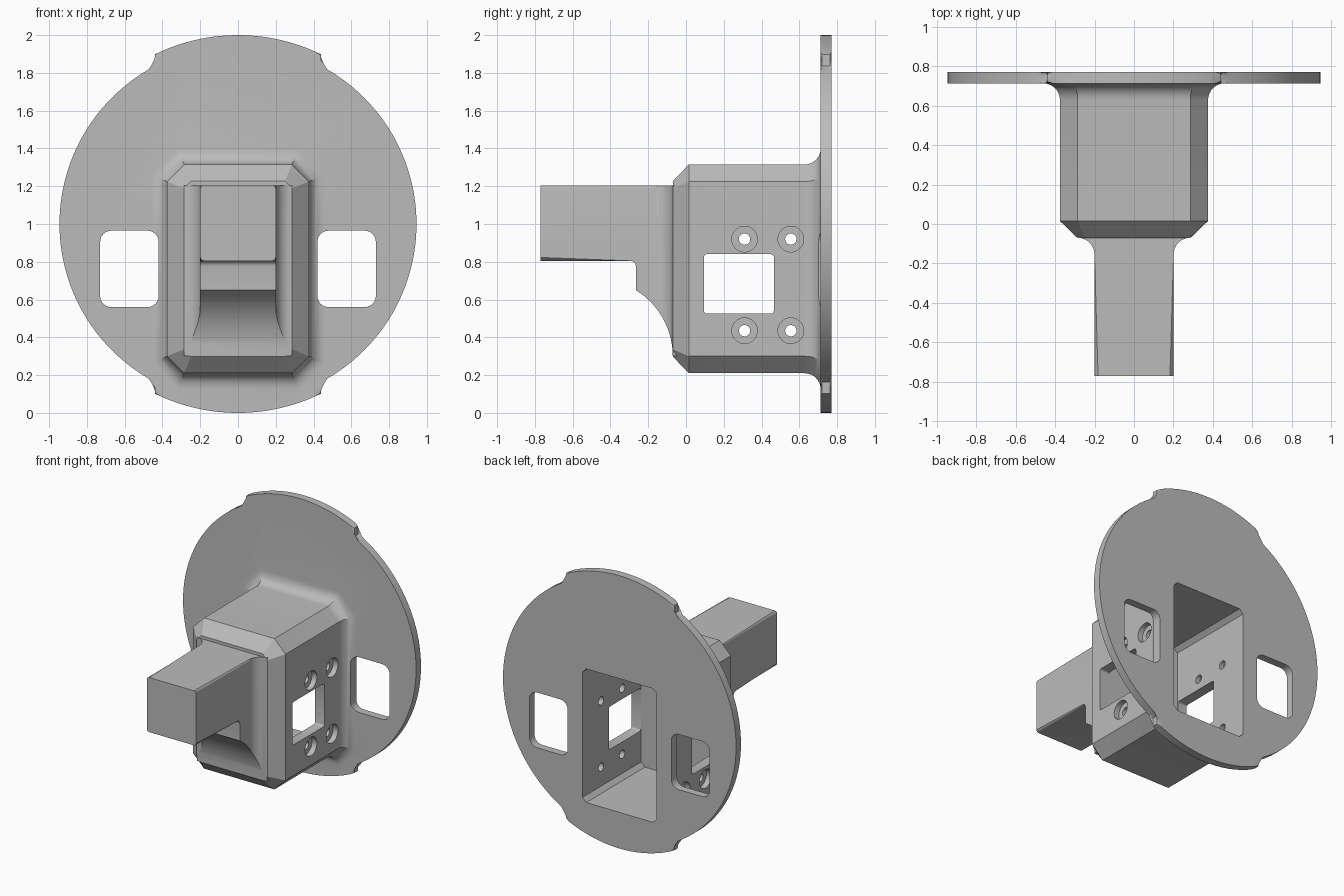
import bpy, bmesh
from math import sin, cos, pi, asin, sqrt, radians
from mathutils import Vector

if "Cube" in bpy.data.objects:
    bpy.data.objects.remove(bpy.data.objects["Cube"], do_unlink=True)

grey = bpy.data.materials.new("plain_grey")
grey.use_nodes = True
COLOUR = (0.5, 0.5, 0.5, 1)
grey.diffuse_color = COLOUR
grey.node_tree.nodes["Principled BSDF"].inputs["Base Color"].default_value = COLOUR


def make(name, bm):
    bmesh.ops.recalc_face_normals(bm, faces=bm.faces)
    mesh = bpy.data.meshes.new(name)
    bm.to_mesh(mesh)
    bm.free()
    mesh.materials.append(grey)
    ob = bpy.data.objects.new(name, mesh)
    bpy.context.collection.objects.link(ob)
    return ob


def loft(rings):
    """Skin a stack of equal-length point rings and cap both ends."""
    bm = bmesh.new()
    rows = [[bm.verts.new(p) for p in ring] for ring in rings]
    n = len(rows[0])
    for a, b in zip(rows, rows[1:]):
        for i in range(n):
            bm.faces.new((a[i], a[(i + 1) % n], b[(i + 1) % n], b[i]))
    bm.faces.new(rows[0])
    bm.faces.new(rows[-1])
    return bm


def prism(points, axis, lo, hi):
    """Extrude a 2D profile along an axis; the other axes keep their order."""
    def place(p, h):
        q = list(p)
        q.insert(axis, h)
        return Vector(q)
    return loft([[place(p, h) for p in points] for h in (lo, hi)])


def rounded_rect(x0, x1, z0, z1, r, steps=6):
    pts = []
    for k, (cx, cz) in enumerate(((x1 - r, z1 - r), (x0 + r, z1 - r),
                                  (x0 + r, z0 + r), (x1 - r, z0 + r))):
        for i in range(steps + 1):
            a = (k + i / steps) * pi / 2
            pts.append((cx + r * cos(a), cz + r * sin(a)))
    return pts


def circle(cx, cz, r, n=32):
    return [(cx + r * cos(2 * pi * i / n), cz + r * sin(2 * pi * i / n)) for i in range(n)]


def octagon(hx, z0, z1, c, y):
    """Rectangle with chamfered corners at depth y."""
    return [Vector((x, y, z)) for x, z in (
        (hx, z0 + c), (hx, z1 - c), (hx - c, z1), (c - hx, z1),
        (-hx, z1 - c), (-hx, z0 + c), (c - hx, z0), (hx - c, z0))]


def boolean(target, tool, op):
    mod = target.modifiers.new("join", 'BOOLEAN')
    mod.operation, mod.solver, mod.object = op, 'EXACT', tool
    bpy.context.view_layer.objects.active = target
    bpy.ops.object.modifier_apply(modifier=mod.name)
    bpy.data.objects.remove(tool, do_unlink=True)


def cut(target, bm):
    boolean(target, make("cutter", bm), 'DIFFERENCE')


# Round mounting plate with a raised tab at top and bottom
BACK, PLATE = 0.77, 0.713
R_DISC, R_TAB, TAB = 0.945, 1.0, 0.44
a_disc, a_tab = asin(TAB / R_DISC), asin(TAB / R_TAB)
outline = []
for turn in range(4):
    mid = turn * pi / 2
    r, half = (R_DISC, pi / 2 - a_disc) if turn % 2 == 0 else (R_TAB, a_tab)
    steps = 56 if turn % 2 == 0 else 28
    for i in range(steps + 1):
        a = mid - half + 2 * half * i / steps
        outline.append((r * cos(a), 1 + r * sin(a)))
bm = prism(outline, 1, PLATE, BACK)
rim = [e for e in bm.edges if abs(e.verts[0].co.y - e.verts[1].co.y) < 1e-5]
bmesh.ops.bevel(bm, geom=rim, offset=0.016, segments=3, affect='EDGES', profile=0.5)
mount = make("mounting_bracket", bm)

# Chamfered housing that flares into the plate
FLARE = 0.085
profile = [(-0.07, -0.088), (0.015, 0)]
for i in range(9):
    t = i / 8 * pi / 2
    profile.append((PLATE - FLARE + FLARE * sin(t), FLARE * (1 - cos(t))))
profile.append((PLATE + 0.03, FLARE))
housing = loft([octagon(0.375 + d, 0.21 - d, 1.315 + d, 0.09 + 0.586 * d, y)
                for y, d in profile])
boolean(mount, make("housing", housing), 'UNION')

# Front arm and gusset: plan profile crossed with side profile
FRONT, ARM, FILLET = -0.07, 0.2, 0.085
half_plan = [(ARM, -BACK)]
for i in range(9):
    t = i / 8 * pi / 2
    half_plan.append((ARM + FILLET * (1 - cos(t)), FRONT - FILLET + FILLET * sin(t)))
half_plan.append((ARM + FILLET, 0.03))
plan = half_plan + [(-x, y) for x, y in reversed(half_plan)]
side = [(-BACK - 0.1, 1.205), (0.02, 1.205), (0.02, 0.3)]
SWEEP = 0.4115
for i in range(13):
    z = 0.3 + 0.35 * i / 12
    side.append((FRONT - SWEEP + sqrt(SWEEP ** 2 - (z - 0.3) ** 2), z))
for i in range(5):
    t = i / 4 * pi / 2
    side.append((-0.295 + 0.03 * cos(t), 0.775 + 0.03 * sin(t)))
side.append((-BACK - 0.1, 0.805))
arm = make("arm", prism(plan, 2, 0.1, 1.4))
boolean(arm, make("arm_side", prism(side, 0, -0.5, 0.5)), 'INTERSECT')
bm = bmesh.new()
bm.from_mesh(arm.data)
long_edges = [e for e in bm.edges
              if all(abs(abs(v.co.x) - ARM) < 1e-3 for v in e.verts)
              and any(all(abs(v.co.z - z) < 1e-3 for v in e.verts) for z in (0.805, 1.205))
              and abs(e.verts[0].co.y - e.verts[1].co.y) > 0.3]
bmesh.ops.bevel(bm, geom=long_edges, offset=0.018, segments=3, affect='EDGES', profile=0.5)
bm.to_mesh(arm.data)
bm.free()
boolean(mount, arm, 'UNION')

# Hollow interior, open at the back
cut(mount, loft([octagon(0.3, 0.265, 1.245, 0.03, y) for y in (0.09, 0.9)]))

# Plate windows, side openings and counterbored screw holes
for s in (-1, 1):
    x0, x1 = sorted((s * 0.42, s * 0.73))
    cut(mount, prism(rounded_rect(x0, x1, 0.56, 0.965, 0.06), 1, 0.6, 0.9))
    near, far = sorted((s * 0.2, s * 0.41))
    cut(mount, prism(rounded_rect(0.095, 0.465, 0.525, 0.84, 0.015, 3), 0, near, far))
    for y in (0.31, 0.555):
        for z in (0.435, 0.92):
            near, far = sorted((s * 0.2, s * 0.41))
            cut(mount, prism(circle(y, z, 0.03), 0, near, far))
            near, far = sorted((s * 0.335, s * 0.41))
            cut(mount, prism(circle(y, z, 0.068), 0, near, far))

# Smooth curved areas, keep crisp edges
bpy.ops.object.select_all(action='DESELECT')
mount.select_set(True)
bpy.context.view_layer.objects.active = mount
bpy.ops.object.shade_smooth_by_angle(angle=radians(28))
